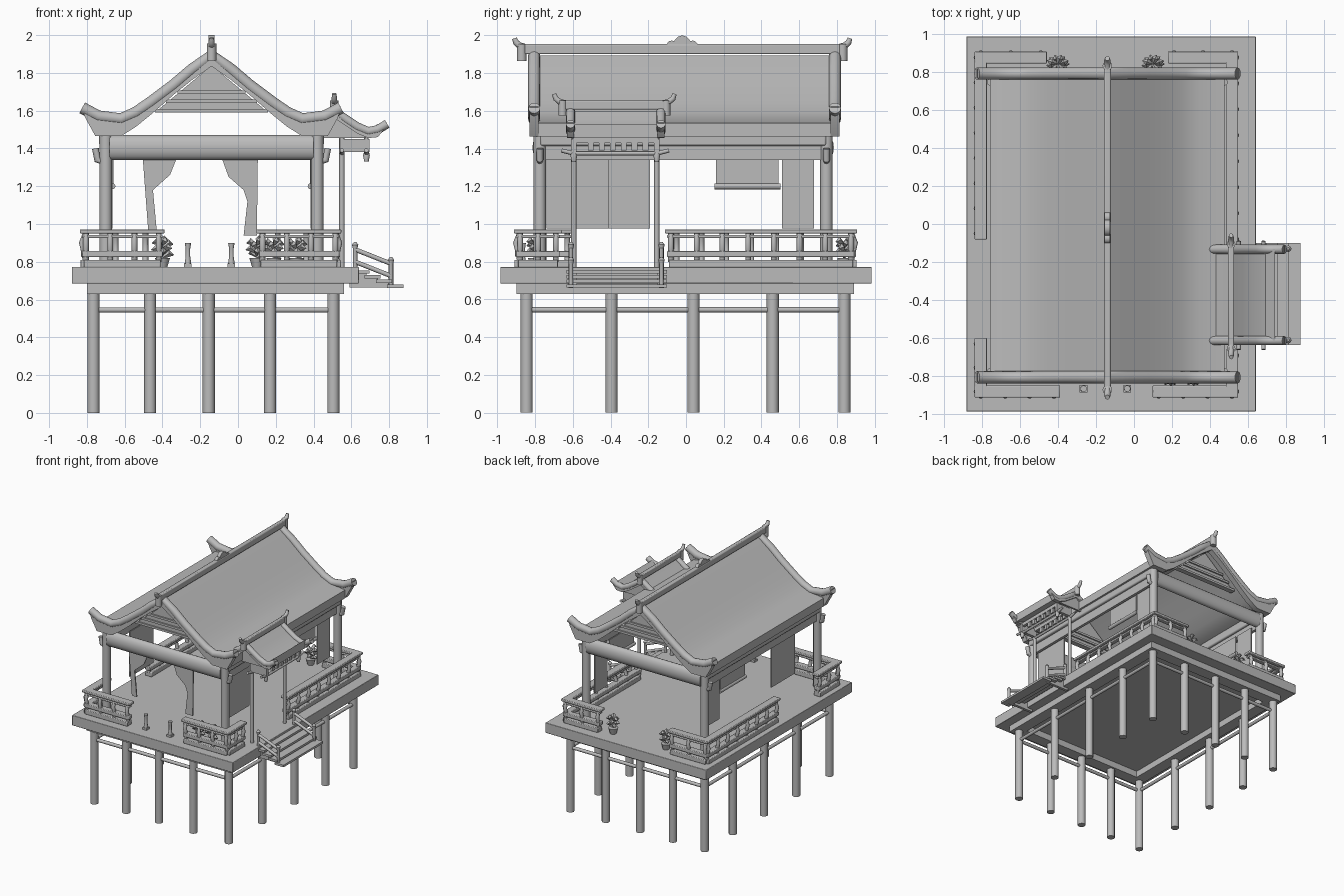
import bpy, bmesh, math
from mathutils import Vector

cube = bpy.data.objects.get("Cube")
if cube:
    bpy.data.objects.remove(cube)

grey = bpy.data.materials.new("plain grey")
grey.use_nodes = True
grey.diffuse_color = (0.5, 0.5, 0.5, 1)
grey.node_tree.nodes["Principled BSDF"].inputs["Base Color"].default_value = (0.5, 0.5, 0.5, 1)
parts = []


def add(name, mesh):
    ob = bpy.data.objects.new(name, mesh)
    bpy.context.collection.objects.link(ob)
    mesh.materials.clear()
    mesh.materials.append(grey)
    parts.append(ob)
    return ob


def from_bmesh(name, bm):
    bmesh.ops.recalc_face_normals(bm, faces=bm.faces)
    mesh = bpy.data.meshes.new(name)
    bm.to_mesh(mesh)
    bm.free()
    return add(name, mesh)


def box(name, x, y, z, bevel=0):
    bm = bmesh.new()
    bmesh.ops.create_cube(bm, size=1)
    for v in bm.verts:
        v.co = [(a + b) / 2 + c * (b - a) for (a, b), c in zip((x, y, z), v.co)]
    ob = from_bmesh(name, bm)
    if bevel:
        mod = ob.modifiers.new("soft edge", 'BEVEL')
        mod.width, mod.segments = bevel, 2
    return ob


def tube(name, points, radii, res=4):
    """Round bar swept through points; radii is one number or one per point."""
    if not isinstance(radii, (list, tuple)):
        radii = [radii] * len(points)
    cu = bpy.data.curves.new(name, 'CURVE')
    cu.dimensions, cu.bevel_depth, cu.bevel_resolution = '3D', 1, res
    cu.use_fill_caps = True
    sp = cu.splines.new('POLY')
    sp.points.add(len(points) - 1)
    for p, co, r in zip(sp.points, points, radii):
        p.co, p.radius = (*co, 1), r
    tmp = bpy.data.objects.new(name, cu)
    mesh = bpy.data.meshes.new_from_object(tmp)
    bpy.data.objects.remove(tmp)
    return add(name, mesh)


def prism(name, outline, y0, y1):
    """Outline in x and z, pushed from y0 to y1."""
    bm = bmesh.new()
    face = bm.faces.new([bm.verts.new((x, y0, z)) for x, z in outline])
    ext = bmesh.ops.extrude_face_region(bm, geom=[face])["geom"]
    bmesh.ops.translate(bm, vec=(0, y1 - y0, 0),
                        verts=[v for v in ext if isinstance(v, bmesh.types.BMVert)])
    return from_bmesh(name, bm)


def lathe(name, profile, x, y, steps=10):
    bm = bmesh.new()
    vs = [bm.verts.new((x + r, y, z)) for r, z in profile]
    edges = [bm.edges.new(p) for p in zip(vs, vs[1:])]
    bmesh.ops.spin(bm, geom=vs + edges, cent=(x, y, 0), axis=(0, 0, 1),
                   angle=math.tau, steps=steps, use_duplicate=False)
    bmesh.ops.remove_doubles(bm, verts=bm.verts, dist=0.0005)
    return from_bmesh(name, bm)


# Platform, with a frame hanging below its rim
box("platform", (-0.88, 0.64), (-0.985, 0.985), (0.685, 0.772), 0.004)
for i, x in enumerate((-0.8, 0.46)):
    box(f"side_frame_{i}", (x, x + 0.1), (-0.9, 0.89), (0.63, 0.7))
for i, y in enumerate((-0.9, 0.79)):
    box(f"end_frame_{i}", (-0.7, 0.46), (y, y + 0.1), (0.63, 0.7))

# Stilts around the edge and their tie bars
xs = (-0.765, -0.465, -0.155, 0.17, 0.505)
ys = (-0.845, -0.395, 0.04, 0.46, 0.84)
for x in xs:
    for y in ys:
        if x in (xs[0], xs[-1]) or y in (ys[0], ys[-1]):
            tube("stilt", [(x, y, 0), (x, y, 0.65)], 0.032)
for x in (xs[0], xs[-1]):
    tube("side_tie_bar", [(x, ys[0], 0.545), (x, ys[-1], 0.545)], 0.014)
for y in (ys[0], ys[-1]):
    tube("end_tie_bar", [(xs[0], y, 0.545), (xs[-1], y, 0.545)], 0.014)

# Main columns with small brackets, and the beams on them
left, right, front, back = -0.7, 0.42, -0.775, 0.745
for x, side in ((left, -1), (right, 1)):
    for y in (front, back):
        tube("column", [(x, y, 0.77), (x, y, 1.5)], 0.033)
        tube("bracket", [(x, y, 1.32), (x + side * 0.045, y, 1.34),
                         (x + side * 0.055, y, 1.4)], [0.012, 0.018, 0.018])
    box("side_beam", (x - 0.035, x + 0.035), (front, back), (1.415, 1.5), 0.01)
    box("side_valance", (x - 0.012, x + 0.012), (front, back), (1.34, 1.42))
for y in (front, back):
    beam = tube("end_beam", [(left + 0.02, y, 1.405), (right - 0.02, y, 1.405)], 0.066, 6)
    for v in beam.data.vertices:  # oval section
        v.co.y = y + (v.co.y - y) * 0.6


def roof(name, cx, top, under, y0, y1, trim, left_count):
    """Curved gable roof: sheet, end trims and rolls; offsets are from the ridge."""
    def mirror(pts, n):
        return [(cx - u, z) for u, z in pts[n - 1:0:-1]] + [(cx + u, z) for u, z in pts]
    rim, low = mirror(top, left_count), mirror(under, left_count)
    inset = trim * 0.1
    for y in (y0, y1 - trim):
        prism(name + "_gable_trim", [(x, z - 0.012) for x, z in rim] + low[::-1],
              y + inset, y + trim - inset)
        mid = y + trim / 2
        tube(name + "_gable_roll", [(x, mid, z - 0.02) for x, z in rim], trim * 0.53)
    n = len(top) - 1
    # the sheet lies a little below the rim and stops before the upturned tips
    sheet = [(u, z - 0.02) for u, z in top[:n - 1]]
    sheet.append((under[n - 1][0], under[n - 1][1] + 0.07))
    base = [(u, z + 0.02) for u, z in under[:n - 1]] + [under[n - 1]]
    m = min(left_count, n)
    prism(name + "_sheet", mirror(sheet, m) + mirror(base, m)[::-1], y0 + trim / 2, y1 - trim / 2)


def ridge(name, x, y0, y1, z, size, lift):
    dy = lift * 1.3
    box(name + "_cap", (x - size, x + size), (y0 + dy, y1 - dy), (z - 3 * size, z), size * 0.4)
    for y, d in ((y0, 1), (y1, -1)):
        tube(name + "_horn", [(x, y + d * dy * 1.5, z - size), (x, y + d * dy * 0.7, z - size * 0.5),
                              (x, y + d * dy * 0.2, z + lift * 0.3), (x, y, z + lift)],
             [size, size, size * 0.9, size * 0.7])
        tube(name + "_end_knob", [(x, y + d * dy, z - 5 * size), (x, y + d * dy, z)], size * 1.4)


# Main roof
cx = -0.14
roof("main_roof", cx,
     [(0, 1.915), (0.1, 1.84), (0.2, 1.755), (0.32, 1.665), (0.4, 1.61), (0.48, 1.575),
      (0.6, 1.59), (0.685, 1.635)],
     [(0, 1.835), (0.1, 1.765), (0.2, 1.685), (0.32, 1.58), (0.4, 1.515), (0.48, 1.465),
      (0.615, 1.465), (0.67, 1.565)], -0.835, 0.82, 0.06, 8)
ridge("main_ridge", cx, -0.91, 0.87, 1.955, 0.018, 0.03)
for y, z, r in ((-0.02, 1.955, 0.045), (-0.075, 1.945, 0.028), (0.035, 1.945, 0.028)):
    tube("ridge_cloud", [(cx - 0.015, y, z), (cx + 0.015, y, z)], r)

# Slatted gable panels under the roof ends
for y in (-0.74, 0.72):
    prism("gable_panel", [(cx - 0.3, 1.59), (cx + 0.3, 1.59), (cx, 1.84)], y - 0.01, y + 0.01)
    for z in (1.59, 1.64, 1.69):
        w = (1.84 - z) * 1.2
        box("gable_slat", (cx - w, cx + w), (y - 0.022, y + 0.022), (z, z + 0.018))

# Porch roof over the stairs
px = 0.51
roof("porch_roof", px,
     [(0, 1.62), (0.06, 1.575), (0.12, 1.535), (0.18, 1.51), (0.23, 1.52), (0.28, 1.55)],
     [(0, 1.56), (0.06, 1.52), (0.12, 1.48), (0.18, 1.455), (0.23, 1.46), (0.27, 1.51)],
     -0.635, -0.11, 0.045, 3)
ridge("porch_ridge", px, -0.7, -0.06, 1.655, 0.016, 0.035)
for y in (-0.61, -0.135):
    prism("porch_gable_panel", [(px - 0.11, 1.455), (px + 0.17, 1.455), (px, 1.58)],
          y - 0.008, y + 0.008)

# Porch posts, transom lattice and hanging drops
for y in (-0.595, -0.155):
    tube("porch_post", [(0.55, y, 0.77), (0.55, y, 1.47)], 0.014)
    box("porch_arm", (0.54, 0.695), (y - 0.014, y + 0.014), (1.38, 1.45))
    tube("porch_drop", [(0.68, y, 1.46), (0.68, y, 1.39), (0.68, y, 1.365), (0.68, y, 1.33)],
         [0.01, 0.01, 0.018, 0.012])
for x in (0.55, 0.68):
    tube("transom_bar", [(x, -0.66, 1.39), (x, -0.6, 1.375), (x, -0.15, 1.375), (x, -0.09, 1.39)], 0.011)
    box("transom_top", (x - 0.012, x + 0.012), (-0.6, -0.15), (1.43, 1.46))
    for i in range(6):
        y = -0.52 + i * 0.058
        box("transom_block", (x - 0.01, x + 0.01), (y, y + 0.03), (1.39, 1.44))

# Stairs with sloping handrails
for i in range(4):
    x, z = 0.61 + i * 0.06, 0.755 - i * 0.025
    box("stair_tread", (x, x + 0.085), (-0.635, -0.1), (z - 0.018, z))
    for y in (-0.59, -0.14):
        box("stair_side", (x - 0.02, x + 0.07), (y - 0.012, y + 0.012), (0.665, z - 0.012))
for y in (-0.61, -0.13):
    for x, z in ((0.62, 0.77), (0.81, 0.69)):
        tube("stair_post", [(x, y, z - 0.03), (x, y, z + 0.1), (x, y, z + 0.12), (x, y, z + 0.135)],
             [0.012, 0.012, 0.017, 0.006])
    for z in (0.865, 0.8):
        tube("stair_handrail", [(0.62, y, z), (0.81, y, z - 0.075)], 0.012)


def railing(a, b, out):
    """Low balustrade from a to b, bulging slightly along out."""
    a, b, out = Vector((*a, 0)), Vector((*b, 0)), Vector((*out, 0))
    run = (b - a).normalized()

    def bar(name, z0, z1, width, extra):
        ends = (a - run * extra, b + run * extra)
        spans = [(min(p[k] for p in ends) - abs(out[k]) * width,
                  max(p[k] for p in ends) + abs(out[k]) * width) for k in (0, 1)]
        box(name, *spans, (z0, z1), 0.005)
    bar("railing_plinth", 0.77, 0.81, 0.03, 0.01)
    bar("railing_lower_rail", 0.825, 0.858, 0.026, 0.02)
    bar("railing_upper_rail", 0.925, 0.942, 0.02, 0.02)
    bar("railing_top_rail", 0.95, 0.972, 0.032, 0.032)
    n = max(2, round((b - a).length / 0.14))
    for i in range(n + 1):
        p = a.lerp(b, i / n)
        tube("baluster", [p + out * f + Vector((0, 0, z)) for f, z in
                          ((0, 0.8), (0.012, 0.86), (0.022, 0.9), (0, 0.955))], 0.015)


W, E, S, N = -0.805, 0.515, -0.88, 0.875
for a, b, out in [((W, S), (-0.42, S), (0, -1)), ((W, S), (W, -0.63), (-1, 0)),
                  ((0.13, S), (E, S), (0, -1)), ((E, S), (E, -0.69), (1, 0)),
                  ((E, -0.08), (E, N), (1, 0)), ((0.21, N), (E, N), (0, 1)),
                  ((W, N), (-0.49, N), (0, 1)), ((W, -0.05), (W, N), (-1, 0))]:
    railing(a, b, out)

# Front curtains, tied back
prism("left_curtain", [(-0.505, 1.36), (-0.32, 1.36), (-0.36, 1.26), (-0.45, 1.18),
                       (-0.43, 0.96), (-0.475, 0.96)], -0.755, -0.745)
prism("right_curtain", [(0.105, 1.36), (-0.09, 1.36), (-0.05, 1.25), (0.03, 1.18),
                        (0.05, 1.12), (0.03, 0.94), (0.1, 0.94)], -0.755, -0.745)

# Side hangings and rolled blinds
hangings = [(-0.67, 0.51, 0.68), (-0.67, -0.51, -0.19), (0.39, 0.51, 0.68), (0.39, -0.74, -0.41)]
for x, y0, y1 in hangings:
    box("side_hanging", (x - 0.005, x + 0.005), (y0, y1), (0.975, 1.36))
for x in (-0.665, 0.385):
    box("blind", (x - 0.005, x + 0.005), (0.16, 0.49), (1.2, 1.36))
    tube("blind_roll", [(x, 0.15, 1.2), (x, 0.5, 1.2)], 0.016)

# Slim square-footed vases by the front entrance
for x in (-0.265, -0.035):
    box("vase_foot", (x - 0.02, x + 0.02), (-0.885, -0.845), (0.77, 0.79))
    lathe("vase", [(0.018, 0.785), (0.012, 0.83), (0.012, 0.87), (0.017, 0.9), (0, 0.9)], x, -0.865)

# Potted plants by the back entrance and behind the front railing
for x, y in ((-0.4, 0.84), (0.1, 0.84), (0.19, -0.8), (0.31, -0.8)):
    lathe("plant_pot", [(0, 0.77), (0.025, 0.77), (0.04, 0.82), (0, 0.82)], x, y)
    for i in range(12):
        a, z = i * 2.4, 0.83 + i * 0.007
        dx, dy = math.cos(a) * 0.06, math.sin(a) * 0.05
        tube("plant_leaf", [(x, y, z - 0.01), (x + dx * 0.6, y + dy * 0.6, z + 0.015),
                            (x + dx, y + dy, z + 0.005)], [0.006, 0.018, 0.002], 0)

# Smooth the round parts, keep edges sharp
bpy.ops.object.select_all(action='DESELECT')
for ob in parts:
    ob.select_set(True)
bpy.context.view_layer.objects.active = parts[0]
bpy.ops.object.shade_smooth_by_angle(angle=math.radians(40))
